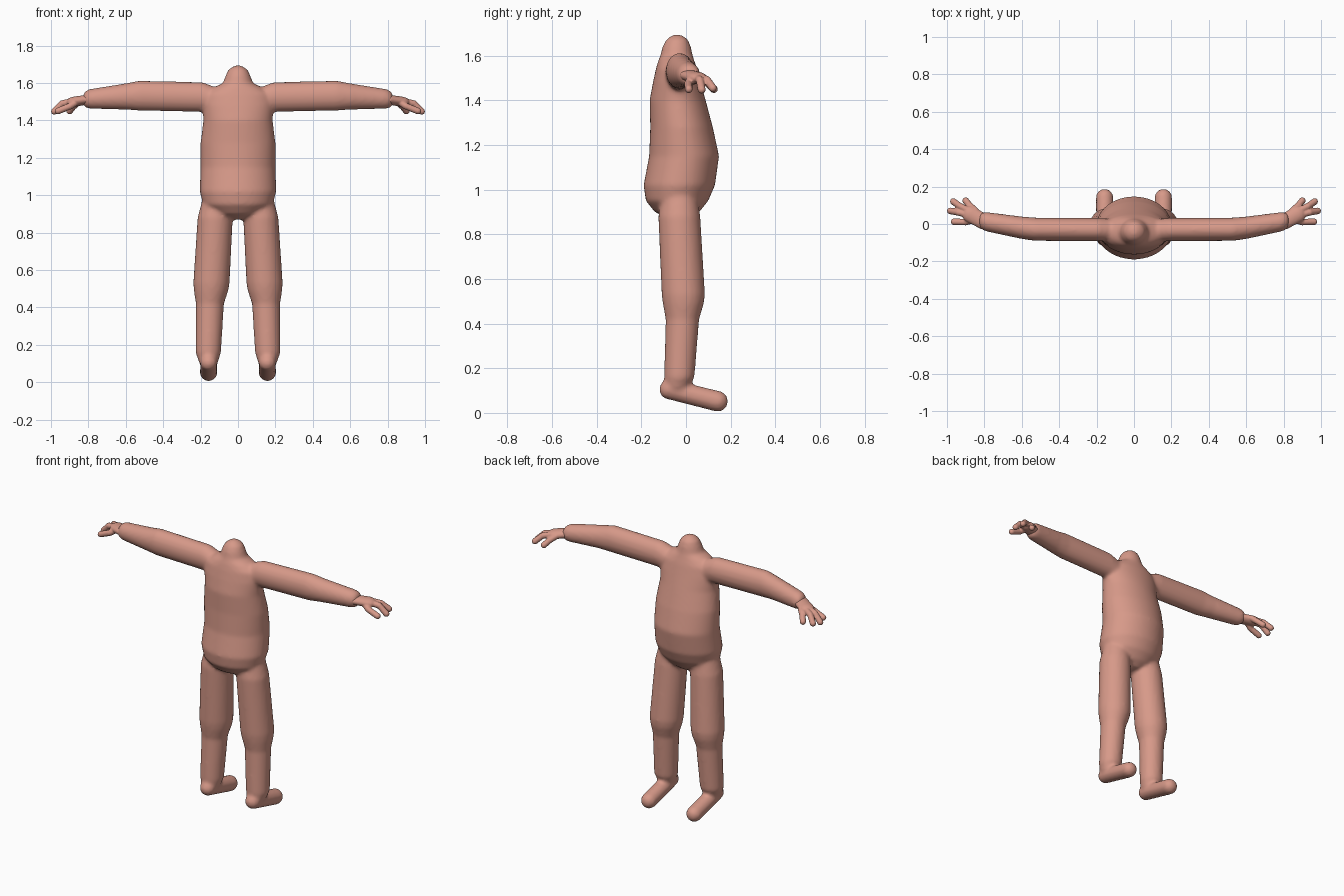
import bpy, bmesh, math
from mathutils import Vector

cube = bpy.data.objects.get("Cube")
if cube:
    bpy.data.objects.remove(cube, do_unlink=True)

skin = bpy.data.materials.new("skin")
skin.use_nodes = True
COLOUR = (0.68, 0.32, 0.25, 1)
skin.diffuse_color = COLOUR
skin.node_tree.nodes["Principled BSDF"].inputs["Base Color"].default_value = COLOUR


def loft(bm, rings, side, up, n=32):
    """Closed tube through (centre, radius along side, radius along up)."""
    loops = []
    for c, a, b in rings:
        loops.append([bm.verts.new(Vector(c) + side * a * math.cos(t) + up * b * math.sin(t))
                      for t in (2 * math.pi * i / n for i in range(n))])
    for p, q in zip(loops, loops[1:]):
        for i in range(n):
            j = (i + 1) % n
            bm.faces.new((p[i], p[j], q[j], q[i]))
    bm.faces.new(loops[0][::-1])
    bm.faces.new(loops[-1])


def capsule(bm, p, q, r, flat=1.0):
    """Round-ended tube from p to q."""
    p, q = Vector(p), Vector(q)
    d = (q - p).normalized()
    side = d.cross(Vector((0, 0, 1))).normalized()
    up = side.cross(d)
    arcs = [math.radians(a) for a in range(-85, 86, 17)]
    rings = [((p if a < 0 else q) + d * r * math.sin(a),
              r * math.cos(a), r * flat * math.cos(a)) for a in arcs]
    loft(bm, rings, side, up, 20)


def finish(name, bm, voxel, smoothing):
    """Blend overlapping volumes into one smooth skin."""
    bmesh.ops.recalc_face_normals(bm, faces=bm.faces)
    mesh = bpy.data.meshes.new(name)
    bm.to_mesh(mesh)
    bm.free()
    ob = bpy.data.objects.new(name, mesh)
    bpy.context.collection.objects.link(ob)
    mesh.materials.append(skin)
    rm = ob.modifiers.new("blend", 'REMESH')
    rm.mode = 'VOXEL'
    rm.voxel_size = voxel
    rm.use_smooth_shade = True
    sm = ob.modifiers.new("soften", 'SMOOTH')
    sm.factor = 0.5
    sm.iterations = smoothing
    return ob


X, Y, Z = Vector((1, 0, 0)), Vector((0, 1, 0)), Vector((0, 0, 1))
body = bmesh.new()

# Torso and neck: height, half width, back edge y, front edge y
torso = [(0.87, 0.06, -0.08, 0.02), (0.90, 0.13, -0.14, 0.06), (0.95, 0.185, -0.18, 0.10),
         (1.02, 0.205, -0.19, 0.13), (1.15, 0.20, -0.165, 0.148), (1.28, 0.20, -0.16, 0.12),
         (1.40, 0.185, -0.163, 0.088), (1.48, 0.19, -0.148, 0.066), (1.54, 0.18, -0.135, 0.05),
         (1.575, 0.13, -0.125, 0.038), (1.60, 0.08, -0.115, 0.03), (1.64, 0.066, -0.105, 0.022),
         (1.67, 0.052, -0.09, 0.01), (1.688, 0.028, -0.07, -0.01), (1.695, 0.008, -0.05, -0.035)]
loft(body, [((0, (a + b) / 2, z), w, (b - a) / 2) for z, w, a, b in torso], X, Y, 48)

for s in (1, -1):
    # Legs: x, y, height, radius
    leg = [(0.11, -0.03, 0.98, 0.08), (0.122, -0.03, 0.88, 0.094), (0.142, -0.012, 0.53, 0.097),
           (0.144, -0.012, 0.49, 0.092), (0.15, -0.016, 0.42, 0.075), (0.159, -0.03, 0.16, 0.068),
           (0.158, -0.04, 0.11, 0.052)]
    loft(body, [((s * x, y, z), r, r) for x, y, z, r in leg], X, Y)

    # Feet
    capsule(body, (s * 0.157, -0.073, 0.105), (s * 0.157, 0.142, 0.052), 0.047)

    # Arms: x, y, height, radius in y, radius in z
    arm = [(0.10, -0.035, 1.50, 0.06, 0.07), (0.19, -0.03, 1.525, 0.062, 0.079),
           (0.53, -0.028, 1.532, 0.062, 0.08), (0.60, -0.02, 1.528, 0.06, 0.07),
           (0.79, 0.012, 1.515, 0.052, 0.053), (0.815, 0.016, 1.513, 0.045, 0.045),
           (0.828, 0.018, 1.512, 0.028, 0.028)]
    loft(body, [((s * x, y, z), a, b) for x, y, z, a, b in arm], Y, Z)

    # Hands: palm, thumb and fingers
    hand = bmesh.new()
    capsule(hand, (s * 0.81, 0.016, 1.51), (s * 0.875, 0.052, 1.50), 0.044, 0.62)
    digits = [((0.86, 0.022), (0.90, 0.010, 1.475), (0.962, 0.012, 1.450)),
              ((0.89, 0.050), (0.94, 0.062, 1.490), (0.982, 0.070, 1.448)),
              ((0.89, 0.075), (0.93, 0.095, 1.490), (0.966, 0.120, 1.455)),
              ((0.85, 0.075), (0.88, 0.100, 1.475), (0.90, 0.125, 1.450))]
    for (x, y), mid, tip in digits:
        knuckles = [(s * p[0], p[1], p[2]) for p in ((x, y, 1.50), mid, tip)]
        for p, q in zip(knuckles, knuckles[1:]):
            capsule(hand, p, q, 0.018)
    finish("left_hand" if s > 0 else "right_hand", hand, 0.005, 2)

finish("body", body, 0.0105, 6)
